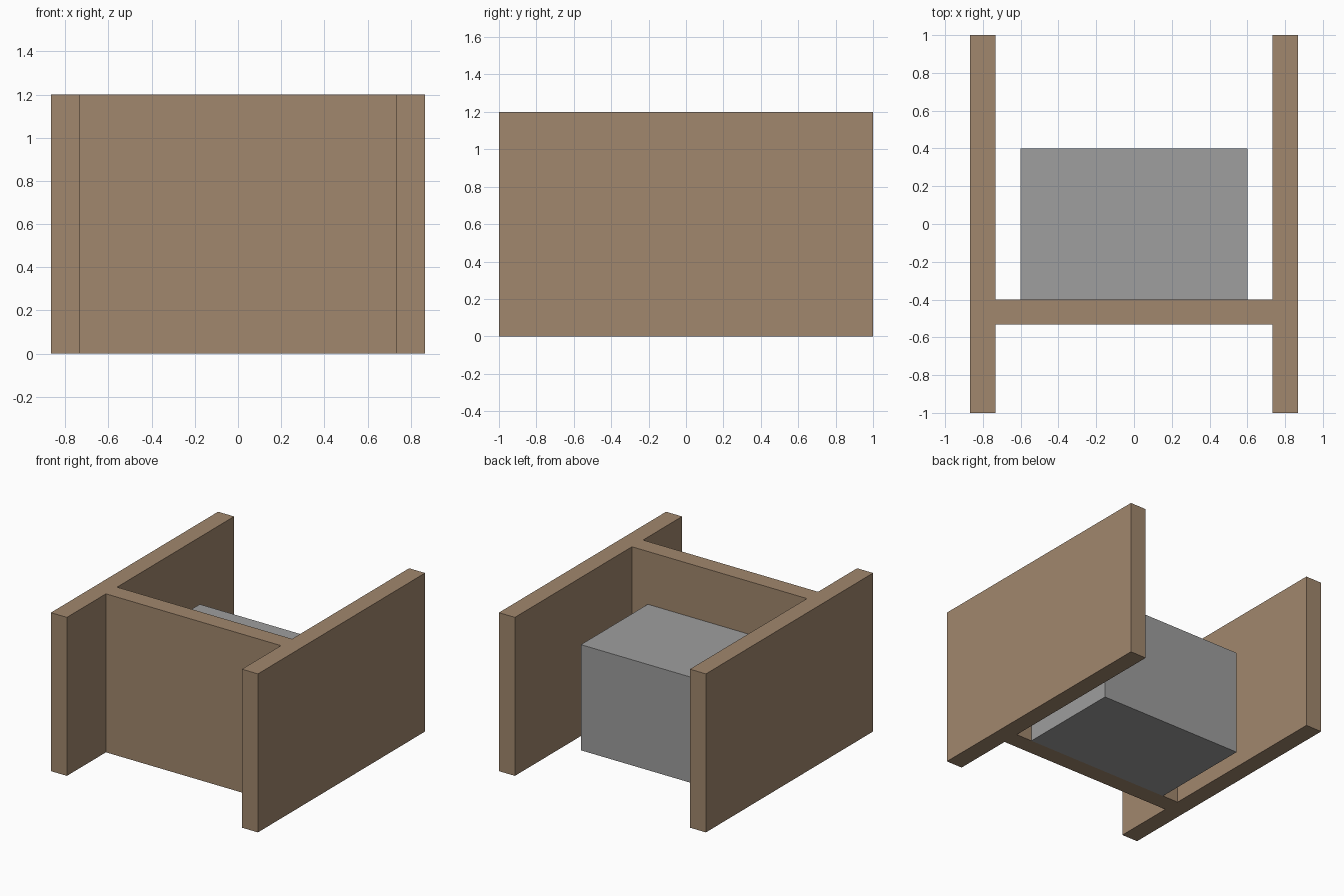
import bpy
import bmesh

if "Cube" in bpy.data.objects:
    bpy.data.objects.remove(bpy.data.objects["Cube"])


def material(name, rgb):
    mat = bpy.data.materials.new(name)
    mat.diffuse_color = (*rgb, 1.0)
    mat.use_nodes = True
    mat.node_tree.nodes["Principled BSDF"].inputs["Base Color"].default_value = mat.diffuse_color
    return mat


def prism(name, outline, height, mat):
    """Extrude a flat outline upward from the ground."""
    bm = bmesh.new()
    base = bm.faces.new([bm.verts.new((x, y, 0)) for x, y in outline])
    top = bmesh.ops.extrude_face_region(bm, geom=[base], use_keep_orig=True)["geom"]
    verts = [v for v in top if isinstance(v, bmesh.types.BMVert)]
    bmesh.ops.translate(bm, verts=verts, vec=(0, 0, height))
    bmesh.ops.recalc_face_normals(bm, faces=bm.faces)
    mesh = bpy.data.meshes.new(name)
    bm.to_mesh(mesh)
    bm.free()
    mesh.materials.append(mat)
    obj = bpy.data.objects.new(name, mesh)
    bpy.context.collection.objects.link(obj)
    return obj


brown = material("wood brown", (0.356, 0.242, 0.153))
grey = material("stone grey", (0.342, 0.342, 0.342))

# H-shaped walls: two long side panels joined by one cross panel
outer, inner = 0.867, 0.733
front, back = -0.533, -0.4
right_half = [(inner, front), (inner, -1), (outer, -1),
              (outer, 1), (inner, 1), (inner, back)]
left_half = [(-x, y) for x, y in reversed(right_half)]
prism("walls", right_half + left_half, 1.2, brown)

# Block standing behind the cross panel
prism("block", [(-0.6, back), (0.6, back), (0.6, 0.4), (-0.6, 0.4)], 0.8, grey)
